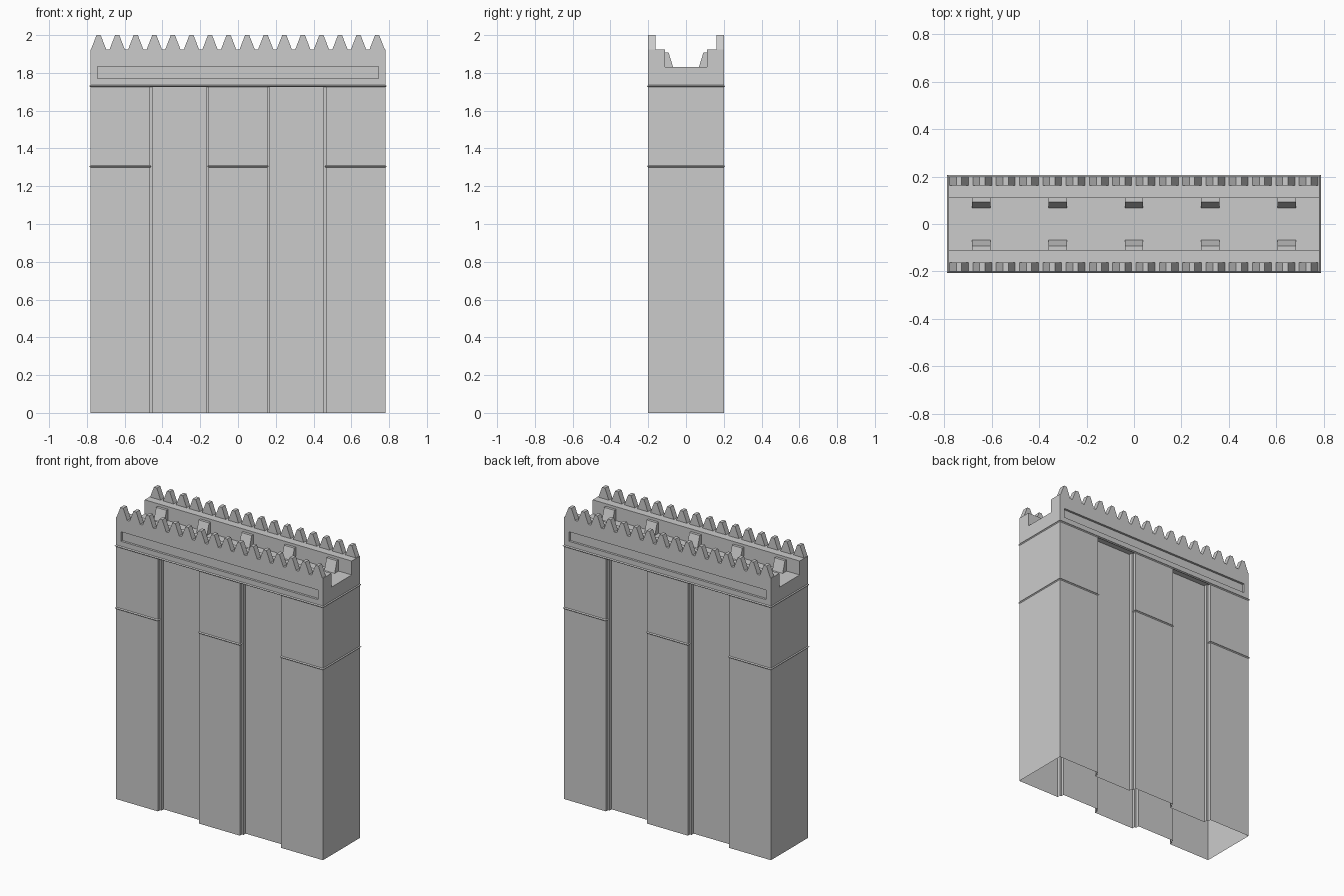
import bpy, bmesh
from mathutils import Vector

if "Cube" in bpy.data.objects:
    bpy.data.objects.remove(bpy.data.objects["Cube"])

W, D = 0.782, 0.2          # half length, half thickness
EAVE, PARAPET, WALK = 1.73, 1.925, 1.83


def finish(name, bm):
    mesh = bpy.data.meshes.new(name)
    bmesh.ops.recalc_face_normals(bm, faces=bm.faces)
    bm.to_mesh(mesh)
    bm.free()
    ob = bpy.data.objects.new(name, mesh)
    bpy.context.collection.objects.link(ob)
    return ob


def add_prism(bm, pts, axis, lo, hi):
    """Extrude a 2D outline along an axis."""
    place = {"x": lambda p, t: (t, p[0], p[1]),
             "y": lambda p, t: (p[0], t, p[1]),
             "z": lambda p, t: (p[0], p[1], t)}[axis]
    a = [bm.verts.new(place(p, lo)) for p in pts]
    b = [bm.verts.new(place(p, hi)) for p in pts]
    n = len(pts)
    bm.faces.new(a)
    bm.faces.new(b[::-1])
    for i in range(n):
        j = (i + 1) % n
        bm.faces.new((a[i], b[i], b[j], a[j]))


def rect(x0, x1, y0, y1):
    return [(x0, y0), (x1, y0), (x1, y1), (x0, y1)]


def add_course(bm, x0, x1, y0, y1, z, h=0.006, out=0.006):
    """Thin pointed string course around a rectangle."""
    rings = []
    for dz, o in ((-h, 0), (0, out), (h, 0)):
        rings.append([bm.verts.new((x, y, z + dz)) for x, y in
                      rect(x0 - o, x1 + o, y0 - o, y1 + o)])
    for a, b in zip(rings, rings[1:]):
        for i in range(4):
            j = (i + 1) % 4
            bm.faces.new((a[i], a[j], b[j], b[i]))


# wall body with the walkway trench along the top
bm = bmesh.new()
add_prism(bm, [(-D, 0), (D, 0), (D, PARAPET), (0.11, PARAPET), (0.11, WALK),
               (-0.11, WALK), (-0.11, PARAPET), (-D, PARAPET)], "x", -W, W)
wall = finish("wall", bm)

# cutters: stepped tall recesses and the long sunken band, both faces
bm = bmesh.new()
for s in (-1, 1):
    for m in (-1, 1):
        plan = [(0.155, 0.3), (0.155, 0.178), (0.167, 0.178), (0.167, 0.155),
                (0.453, 0.155), (0.453, 0.178), (0.465, 0.178), (0.465, 0.3)]
        add_prism(bm, [(m * x, s * y) for x, y in plan], "z", -0.1, EAVE)
    add_prism(bm, rect(-0.745, 0.745, 1.77, 1.835), "y", s * 0.185, s * 0.3)
cutter = finish("recess_cutter", bm)
cutter.hide_render = True
mod = wall.modifiers.new("recesses", "BOOLEAN")
mod.operation, mod.solver, mod.object = "DIFFERENCE", "EXACT", cutter

# apply the cut, then open the underside
bpy.context.view_layer.update()
dg = bpy.context.evaluated_depsgraph_get()
bm = bmesh.new()
bm.from_mesh(wall.evaluated_get(dg).to_mesh())
under = [f for f in bm.faces if all(v.co.z < 0.001 for v in f.verts)]
bmesh.ops.delete(bm, geom=under, context="FACES")
wall.modifiers.clear()
bm.to_mesh(wall.data)
bm.free()
bpy.data.objects.remove(cutter)

# pointed merlons along both parapets
bm = bmesh.new()
for i in range(16):
    c = -0.738 + i * 0.0983
    tooth = [(c - 0.04, PARAPET), (c + 0.04, PARAPET), (c + 0.011, 2), (c - 0.011, 2)]
    for s in (-1, 1):
        add_prism(bm, tooth, "y", s * 0.162, s * D)
finish("merlons", bm)

# sloped braces inside the walkway
bm = bmesh.new()
for i in range(-2, 3):
    for s in (-1, 1):
        add_prism(bm, [(s * 0.11, WALK), (s * 0.068, WALK), (s * 0.092, 1.907),
                       (s * 0.11, 1.907)], "x", i * 0.322 - 0.039, i * 0.322 + 0.039)
finish("walkway_braces", bm)

# string courses: continuous at the eave, around each pier lower down
bm = bmesh.new()
add_course(bm, -W, W, -D, D, EAVE)
for x0, x1 in ((-W, -0.465), (-0.155, 0.155), (0.465, W)):
    add_course(bm, x0, x1, -D, D, 1.305)
finish("string_courses", bm)
